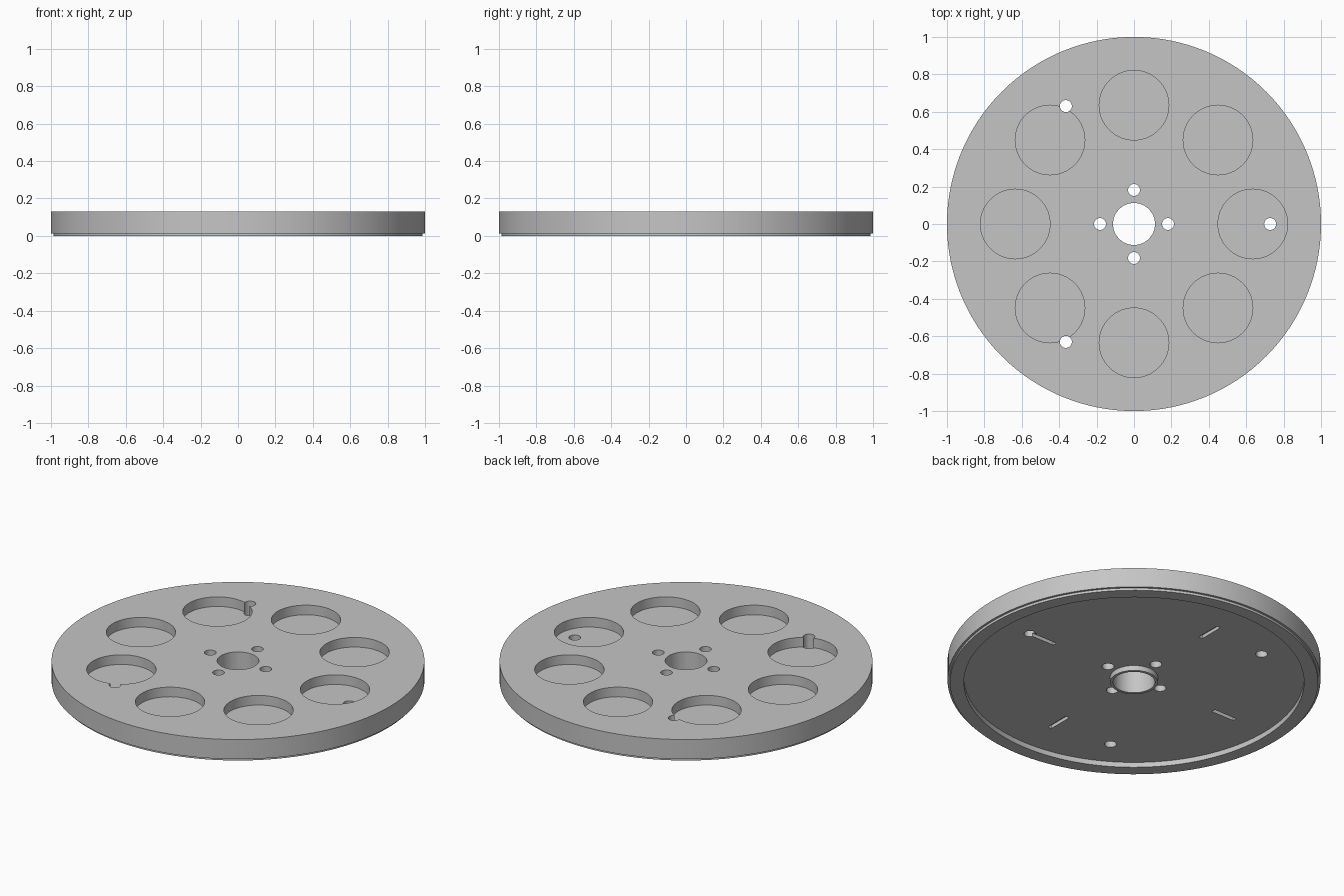
import bpy, bmesh
from math import sin, cos, pi, radians
from mathutils import Matrix

cube = bpy.data.objects.get("Cube")
if cube:
    bpy.data.objects.remove(cube)

HEIGHT = 0.13
FLOOR = 0.03       # underside recess
POCKET = 0.073     # bottom of the round pockets

grey = bpy.data.materials.new("plain grey")
grey.use_nodes = True
colour = (0.56, 0.56, 0.56, 1)
grey.diffuse_color = colour
grey.node_tree.nodes["Principled BSDF"].inputs["Base Color"].default_value = colour


def make_object(name, bm):
    bmesh.ops.recalc_face_normals(bm, faces=bm.faces)
    mesh = bpy.data.meshes.new(name)
    bm.to_mesh(mesh)
    bm.free()
    mesh.materials.append(grey)
    obj = bpy.data.objects.new(name, mesh)
    bpy.context.collection.objects.link(obj)
    return obj


def lathe(name, profile, sides):
    """Revolve a closed (radius, z) profile around z."""
    bm = bmesh.new()
    rings = []
    for i in range(sides):
        a = 2 * pi * i / sides
        rings.append([bm.verts.new((r * cos(a), r * sin(a), z)) for r, z in profile])
    n = len(profile)
    for i in range(sides):
        here, there = rings[i], rings[(i + 1) % sides]
        for j in range(n):
            k = (j + 1) % n
            bm.faces.new((here[j], there[j], there[k], here[k]))
    return make_object(name, bm)


def cut(target, name, angle, radius, low, high, size=None, box=None):
    """Subtract a round hole or a radial box slot at a polar position."""
    bm = bmesh.new()
    place = (Matrix.Rotation(radians(angle), 4, 'Z')
             @ Matrix.Translation((radius, 0, (low + high) / 2)))
    if box:
        scale = Matrix.Diagonal((box[0], box[1], high - low, 1))
        bmesh.ops.create_cube(bm, size=1, matrix=place @ scale)
    else:
        bmesh.ops.create_cone(bm, cap_ends=True, segments=64 if size > 0.1 else 32,
                              radius1=size, radius2=size, depth=high - low, matrix=place)
    cutter = make_object(name, bm)
    cutter.hide_render = True
    mod = target.modifiers.new(name, 'BOOLEAN')
    mod.operation = 'DIFFERENCE'
    mod.solver = 'EXACT'
    mod.object = cutter
    return cutter


# Wheel body: stepped rim, recessed underside, central boss around the bore
wheel = lathe("wheel_disc", [
    (0.112, HEIGHT), (1.0, HEIGHT), (1.0, 0.014), (0.987, 0.014), (0.987, 0),
    (0.912, 0), (0.912, FLOOR), (0.128, FLOOR), (0.128, 0), (0.112, 0)], 128)

cutters = []
# Eight round pockets in the top
for i in range(8):
    cutters.append(cut(wheel, "pocket_cutter", 45 * i, 0.635, POCKET, 0.2, size=0.186))
# Four bolt holes around the bore, and four blind radial slots underneath
for i in range(4):
    cutters.append(cut(wheel, "bolt_hole_cutter", 90 * i, 0.182, -0.1, 0.2, size=0.032))
    cutters.append(cut(wheel, "slot_cutter", 90 * i, 0.63, -0.1, FLOOR + 0.02, box=(0.15, 0.025)))
# Three outer through holes
for i in range(3):
    cutters.append(cut(wheel, "outer_hole_cutter", 120 * i, 0.728, -0.1, 0.2, size=0.032))

# Bake the cuts and drop the cutters
bpy.context.view_layer.update()
graph = bpy.context.evaluated_depsgraph_get()
baked = bpy.data.meshes.new_from_object(wheel.evaluated_get(graph))
wheel.modifiers.clear()
wheel.data = baked
for c in cutters:
    bpy.data.objects.remove(c)
baked.materials.clear()
baked.materials.append(grey)
for p in baked.polygons:
    p.material_index = 0

bpy.ops.object.select_all(action='DESELECT')
wheel.select_set(True)
bpy.context.view_layer.objects.active = wheel
bpy.ops.object.shade_smooth_by_angle(angle=radians(30))
